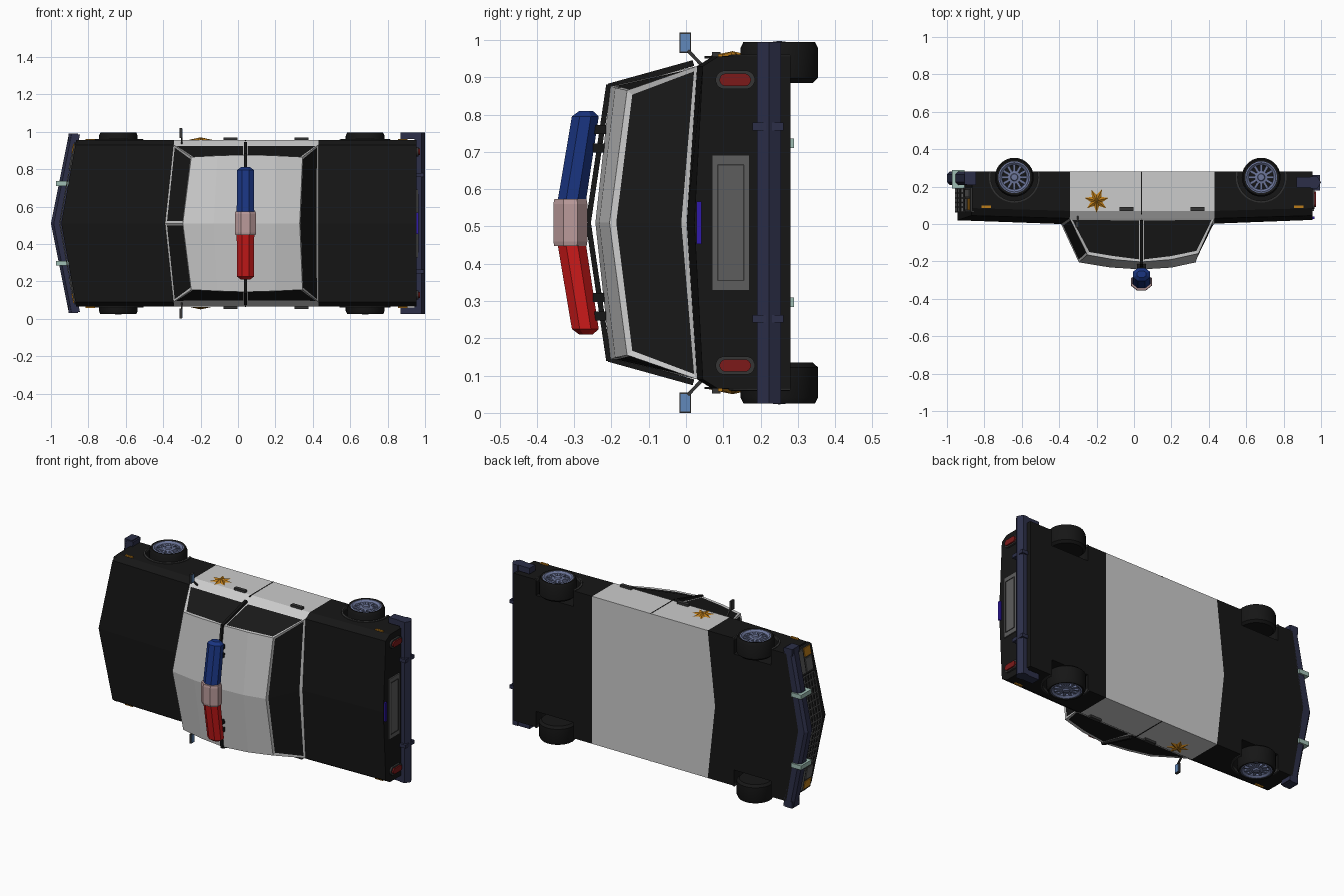
import bpy, bmesh, math
from mathutils import Vector

if "Cube" in bpy.data.objects:
    bpy.data.objects.remove(bpy.data.objects["Cube"])

CZ = 0.51  # height of the car's mirror plane (the car lies on its side)

def material(name, r, g, b):
    m = bpy.data.materials.new(name)
    m.diffuse_color = (r, g, b, 1)
    m.use_nodes = True
    m.node_tree.nodes["Principled BSDF"].inputs["Base Color"].default_value = m.diffuse_color
    return m

BLACK = material("black_paint", .008, .008, .008)
WHITE = material("white_paint", .62, .62, .62)
GLASS = material("dark_glass", .01, .01, .01)
STEEL = material("dark_blue_steel", .025, .028, .065)
RIM = material("rim_metal", .15, .18, .32)
RED = material("red_lens", .6, .01, .01)
DRED = material("tail_red", .2, .01, .01)
BLUE = material("blue_lens", .01, .035, .22)
PINK = material("pale_lens", .5, .33, .33)
ORANGE = material("orange", .5, .2, .01)
MINT = material("guard_mint", .35, .52, .46)
GREY = material("mid_grey", .11, .11, .11)
DGREY = material("dark_grey", .035, .035, .035)
MIRROR = material("mirror_blue", .12, .25, .5)
PURPLE = material("purple", .03, .01, .4)

def make(name, verts, faces, mats, idx=None, smooth=False):
    """Mesh from (x, y, offset from mirror plane) points."""
    me = bpy.data.meshes.new(name)
    me.from_pydata([(v[0], v[1], v[2] + CZ) for v in verts], [], faces)
    for m in (mats if isinstance(mats, list) else [mats]):
        me.materials.append(m)
    if idx:
        me.polygons.foreach_set("material_index", idx)
    bm = bmesh.new()
    bm.from_mesh(me)
    bmesh.ops.remove_doubles(bm, verts=bm.verts, dist=1e-5)
    bmesh.ops.recalc_face_normals(bm, faces=bm.faces)
    bm.to_mesh(me)
    bm.free()
    ob = bpy.data.objects.new(name, me)
    bpy.context.collection.objects.link(ob)
    if smooth:
        bpy.ops.object.select_all(action='DESELECT')
        ob.select_set(True)
        bpy.context.view_layer.objects.active = ob
        bpy.ops.object.shade_smooth_by_angle(angle=math.radians(35))
    return ob

def loft(name, rings, mat, caps=True, loop=False, closed=True, smooth=False):
    n, k = len(rings[0]), len(rings)
    faces = []
    for i in range(k if loop else k - 1):
        for j in range(n if closed else n - 1):
            a, b, j2 = i * n, (i + 1) % k * n, (j + 1) % n
            faces.append((a + j, a + j2, b + j2, b + j))
    if caps:
        faces += [tuple(range(n)), tuple(range((k - 1) * n, k * n))]
    return make(name, [p for r in rings for p in r], faces, mat, smooth=smooth)

def box(name, x0, x1, y0, y1, z0, z1, mat):
    return loft(name, [[(x0, y0, z), (x1, y0, z), (x1, y1, z), (x0, y1, z)] for z in (z0, z1)], mat)

def bar(name, a, b, t, mat):
    a, b = Vector(a), Vector(b)
    q = (b - a).to_track_quat('Z', 'Y')
    c = [q @ Vector((i * t / 2, j * t / 2, 0)) for i, j in ((-1, -1), (1, -1), (1, 1), (-1, 1))]
    return loft(name, [[tuple(p + o) for o in c] for p in (a, b)], mat)

def revolve(name, cx, cy, s, prof, mat, n=28, smooth=True):
    rings = [[(cx + r * math.cos(t), cy + r * math.sin(t), s * z) for r, z in prof]
             for t in (2 * math.pi * i / n for i in range(n))]
    return loft(name, rings, mat, caps=False, loop=True, closed=False, smooth=smooth)

def nose(z):
    return -0.945 + 0.18 * abs(z)

# Body: ridged cross-section lofted along the car, white in the middle
def section(x, v, yc, ye):
    half = [(yc, 0), (ye, .42), (ye + .04, .445), (.28, .445), (.28, 0)]
    pts = half + [(y, -z) for y, z in half[3:0:-1]]
    return [(x + v * abs(z), y, z) for y, z in pts]

secs = [section(-.945, .18, .02, .045), section(-.39, .11, 0, .03),
        section(.43, 0, .002, .03), section(.955, 0, .022, .045)]
faces, idx = [], []
for i in range(3):
    for j in range(8):
        a, b, j2 = i * 8, i * 8 + 8, (j + 1) % 8
        faces.append((a + j, a + j2, b + j2, b + j))
        idx.append(1 if i == 1 else 0)
for o in (0, 24):
    faces += [tuple(o + k for k in (0, 1, 2, 3, 4)), tuple(o + k for k in (4, 5, 6, 7, 0))]
    idx += [0, 0]
body = make("body", [p for s in secs for p in s], faces, [BLACK, WHITE], idx)

# Wheel wells cut from the body
for s in (1, -1):
    for wx in (-.64, .68):
        cut = revolve("well_cutter", wx, .25, s, [(0, .35), (.128, .35), (.128, .6), (0, .6)], BLACK, smooth=False)
        cut.hide_render = True
        m = body.modifiers.new("well", 'BOOLEAN')
        m.operation, m.solver, m.object = 'DIFFERENCE', 'EXACT', cut
        bpy.context.view_layer.objects.active = body
        bpy.ops.object.modifier_apply(modifier=m.name)
        bpy.data.objects.remove(cut)

# Cabin: base ring and roof ring, windows inset
cv = [(-.39, 0, 0), (.43, .002, 0), (-.295, -.205, 0), (-.13, -.232, 0), (.04, -.243, 0), (.2, -.233, 0), (.33, -.205, 0)]
for s in (1, -1):
    cv += [(-.345, .03, s * .42), (.04, .03, s * .42), (.43, .03, s * .42), (-.25, -.165, s * .355),
           (-.11, -.19, s * .362), (.04, -.203, s * .367), (.2, -.19, s * .362), (.345, -.158, s * .355)]
cf = []
for o in (7, 15):
    cf += [(0, o, o + 3, 2), (1, o + 2, o + 7, 6), (o, o + 1, o + 5, o + 4, o + 3), (o + 1, o + 2, o + 7, o + 6, o + 5),
           (2, 3, o + 4, o + 3), (3, 4, o + 5, o + 4), (4, 5, o + 6, o + 5), (5, 6, o + 7, o + 6)]
cabin = make("cabin", cv, cf, [WHITE, GLASS])
bm = bmesh.new()
bm.from_mesh(cabin.data)
bm.faces.ensure_lookup_table()
side = [bm.faces[i] for i in (0, 2, 3, 8, 10, 11)]
rear = [bm.faces[i] for i in (1, 9)]
bmesh.ops.inset_individual(bm, faces=side, thickness=.018, depth=-.004)
bmesh.ops.inset_region(bm, faces=rear, thickness=.018, depth=-.004, use_boundary=True)
for f in side + rear:
    f.material_index = 1
bm.to_mesh(cabin.data)
bm.free()

# Light bar: middle block, two tilted lenses, strap and feet
def octagon(y, z, rx, ry):
    return [(.04 + rx * math.cos(t) / .924, y + ry * math.sin(t) / .924, z)
            for t in (math.pi / 8 + i * math.pi / 4 for i in range(8))]

loft("light_bar_middle", [octagon(-.31, z, r, r * .8) for z, r in ((-.063, .054), (-.05, .057), (.05, .057), (.063, .054))], PINK)
for s, m, n in ((1, BLUE, "blue"), (-1, RED, "red")):
    loft(n + "_lens", [octagon(-.306, s * .06, .047, .038), octagon(-.27, s * .285, .045, .036),
                       octagon(-.268, s * .3, .025, .018)], m)
    bar("roof_strap", (.04, -.262, 0), (.04, -.207, s * .37), .014, BLACK)
    bar("strap_end", (.04, -.207, s * .365), (.04, .02, s * .428), .016, BLACK)
    for z in (.2, .25):
        box("light_foot", .015, .065, -.25, -.215, s * z - .012, s * z + .012, BLACK)

# Bumpers
def bumper(name, pts, vee, end, mat):
    loft(name, [[(x + vee * abs(z), y, z) for x, y in pts] for z in (-end, 0, end)], mat)

bumper("front_bumper", [(-.985, .208), (-1, .225), (-1, .265), (-.985, .28), (-.94, .28), (-.94, .208)], .2, .475, STEEL)
bumper("rear_bumper", [(.945, .19), (.98, .19), (1, .222), (.98, .255), (.945, .255)], 0, .485, STEEL)
for s in (1, -1):
    box("front_bumper_end", -.905, -.855, .21, .28, s * .44, s * .48, STEEL)
    box("rear_bumper_end", .87, .96, .195, .25, s * .45, s * .485, STEEL)
    box("rear_bumper_guard", .94, .995, .178, .262, s * .247, s * .268, STEEL)
    z = s * .213
    box("front_bumper_guard", -.972, -.905, .19, .29, z - .013, z + .013, MINT)

# Grille and front lamps
for s in (1, -1):
    for i in range(6):
        y = .065 + i * .025
        bar("grille_bar", (nose(0) - .008, y, 0), (nose(.27) - .008, y, s * .27), .006, GREY)
    for i in range(8):
        z = i * .27 / 7
        bar("grille_post", (nose(z) - .008, .065, s * z), (nose(z) - .008, .19, s * z), .006, GREY)
    for n, z0, z1, y0, y1, m in (("headlamp_frame", .28, .435, .065, .195, DGREY), ("headlamp", .29, .365, .075, .135, GREY),
                                 ("front_turn_lamp", .375, .425, .075, .135, ORANGE), ("low_lamp", .29, .425, .145, .185, GREY)):
        d = .008 if m == DGREY else .013
        loft(n, [[(nose(z) - d, y0, s * z), (nose(z) + .01, y0, s * z), (nose(z) + .01, y1, s * z),
                  (nose(z) - d, y1, s * z)] for z in (z0, z1)], m)

# Tail: capsule lamps, plate, latch
def capsule(name, z, ly, lz, x1, mat):
    pts = []
    for i in range(16):
        t = 2 * math.pi * (i + .5) / 16
        pts.append((.132 + lz * math.cos(t) + math.copysign(ly - lz, math.cos(t)), z + lz * math.sin(t)))
    loft(name, [[(x, y, zz) for y, zz in pts] for x in (.94, x1)], mat)

for s in (1, -1):
    capsule("tail_lamp_frame", s * .383, .053, .025, .966, DGREY)
    capsule("tail_lamp", s * .383, .042, .017, .974, DRED)
box("plate", .95, .962, .07, .17, -.182, .182, GREY)
for y in (.085, .155):
    box("plate_edge", .955, .965, y - .002, y + .002, -.155, .155, DGREY)
for z in (-.155, .155):
    box("plate_edge", .955, .965, .085, .155, z - .002, z + .002, DGREY)
box("trunk_latch", .95, .966, .028, .041, -.057, .057, PURPLE)

for s in (1, -1):
    # Wheels: tyre, rim ring, spokes, hub, arch lip
    for wx in (-.64, .68):
        revolve("tyre", wx, .25, s, [(0, .375), (.09, .375), (.104, .388), (.104, .468), (.096, .485), (.084, .482),
                                     (.08, .462), (0, .462)], BLACK)
        revolve("rim", wx, .25, s, [(.085, .46), (.086, .482), (.078, .484), (.066, .474), (.064, .46)], RIM)
        revolve("hub", wx, .25, s, [(.036, .46), (.034, .476), (.02, .478), (.017, .486), (0, .487)], RIM)
        for i in range(12):
            t = math.tau * i / 12
            c, d = math.cos(t), math.sin(t)
            bar("spoke", (wx + .03 * c, .25 + .03 * d, s * .468), (wx + .07 * c, .25 + .07 * d, s * .468), .014, RIM)
        rings = []
        for i in range(17):
            t = math.pi * (.93 + 1.14 * i / 16)
            rings.append([(wx + r * math.cos(t), .25 + r * math.sin(t), s * z)
                          for r, z in ((.126, .435), (.126, .451), (.136, .449), (.136, .435))])
        loft("arch_lip", rings, DGREY)
    # Door seam, handles, side markers
    box("door_seam", .038, .043, .05, .28, s * .44, s * .4465, BLACK)
    for x in (-.04, .34):
        box("door_handle", x - .037, x + .037, .07, .092, s * .44, s * .458, DGREY)
    for x in (-.79, .88):
        box("side_marker", x - .025, x + .025, .086, .098, s * .44, s * .452, ORANGE)
    # Seven-pointed star badge
    pts = [(-.2 + r * math.sin(t), .125 - r * math.cos(t), s * .446) for t, r in
           ((math.pi * i / 7, .066 if i % 2 == 0 else .032) for i in range(14))]
    make("star_badge", pts + [(-.2, .125, s * .46)],
         [(i, (i + 1) % 14, 14) for i in range(14)] + [tuple(range(14))], ORANGE)
    # Door mirror
    bar("mirror_arm", (-.3, .04, s * .425), (-.3, .005, s * .462), .009, DGREY)
    box("mirror_case", -.312, -.3, -.018, .014, s * .455, s * .51, DGREY)
    box("mirror_glass", -.301, -.297, -.015, .011, s * .459, s * .506, MIRROR)
